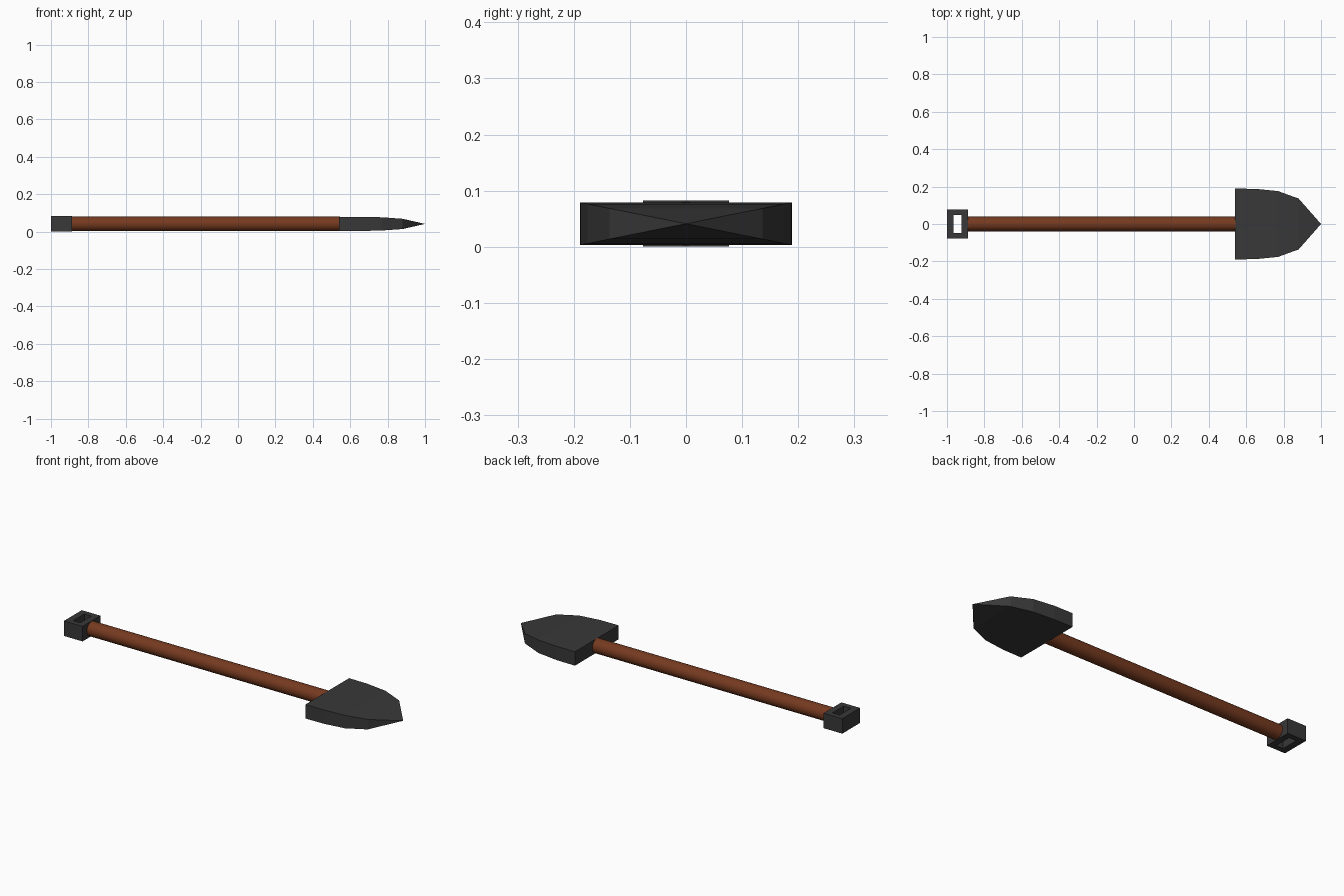
import bpy, bmesh, math

if "Cube" in bpy.data.objects:
    bpy.data.objects.remove(bpy.data.objects["Cube"])

CZ = 0.041  # height of the long axis


def material(name, rgb):
    m = bpy.data.materials.new(name)
    m.diffuse_color = (*rgb, 1)
    m.use_nodes = True
    m.node_tree.nodes["Principled BSDF"].inputs["Base Color"].default_value = m.diffuse_color
    return m


def mesh_object(name, bm, mat):
    bmesh.ops.recalc_face_normals(bm, faces=bm.faces)
    me = bpy.data.meshes.new(name)
    bm.to_mesh(me)
    bm.free()
    ob = bpy.data.objects.new(name, me)
    bpy.context.collection.objects.link(ob)
    me.materials.append(mat)
    return ob


steel = material("dark_steel", (0.04, 0.04, 0.04))
wood = material("wood", (0.18, 0.042, 0.014))

# Round wooden shaft
bpy.ops.mesh.primitive_cylinder_add(vertices=32, radius=0.039, depth=1.44,
                                    location=(-0.175, 0, CZ),
                                    rotation=(0, math.pi / 2, 0))
shaft = bpy.context.object
shaft.name = "shaft"
shaft.data.materials.append(wood)
bpy.ops.object.shade_smooth_by_angle()

# Blade: rectangular sections shrinking to a point
bm = bmesh.new()
rings = []
for x, s in [(0.54, 1), (0.65, 0.995), (0.77, 0.93), (0.88, 0.72)]:
    rings.append([bm.verts.new((x, 0.189 * s * a, CZ + 0.038 * s * b))
                  for a, b in [(-1, -1), (1, -1), (1, 1), (-1, 1)]])
tip = bm.verts.new((1, 0, CZ))
bm.faces.new(rings[0])
for i in range(4):
    j = (i + 1) % 4
    for r, q in zip(rings, rings[1:]):
        bm.faces.new((r[i], r[j], q[j], q[i]))
    bm.faces.new((rings[-1][i], rings[-1][j], tip))
mesh_object("blade", bm, steel)

# Grip: square frame with an open middle
bm = bmesh.new()
loops = []
for x0, x1, y, z in [(-1, -0.887, 0.077, 0), (-1, -0.887, 0.077, 2 * CZ),
                     (-0.964, -0.921, 0.048, 2 * CZ), (-0.964, -0.921, 0.048, 0)]:
    loops.append([bm.verts.new(p) for p in
                  [(x0, -y, z), (x1, -y, z), (x1, y, z), (x0, y, z)]])
for k in range(4):
    a, b = loops[k], loops[(k + 1) % 4]
    for i in range(4):
        j = (i + 1) % 4
        bm.faces.new((a[i], a[j], b[j], b[i]))
mesh_object("grip", bm, steel)
